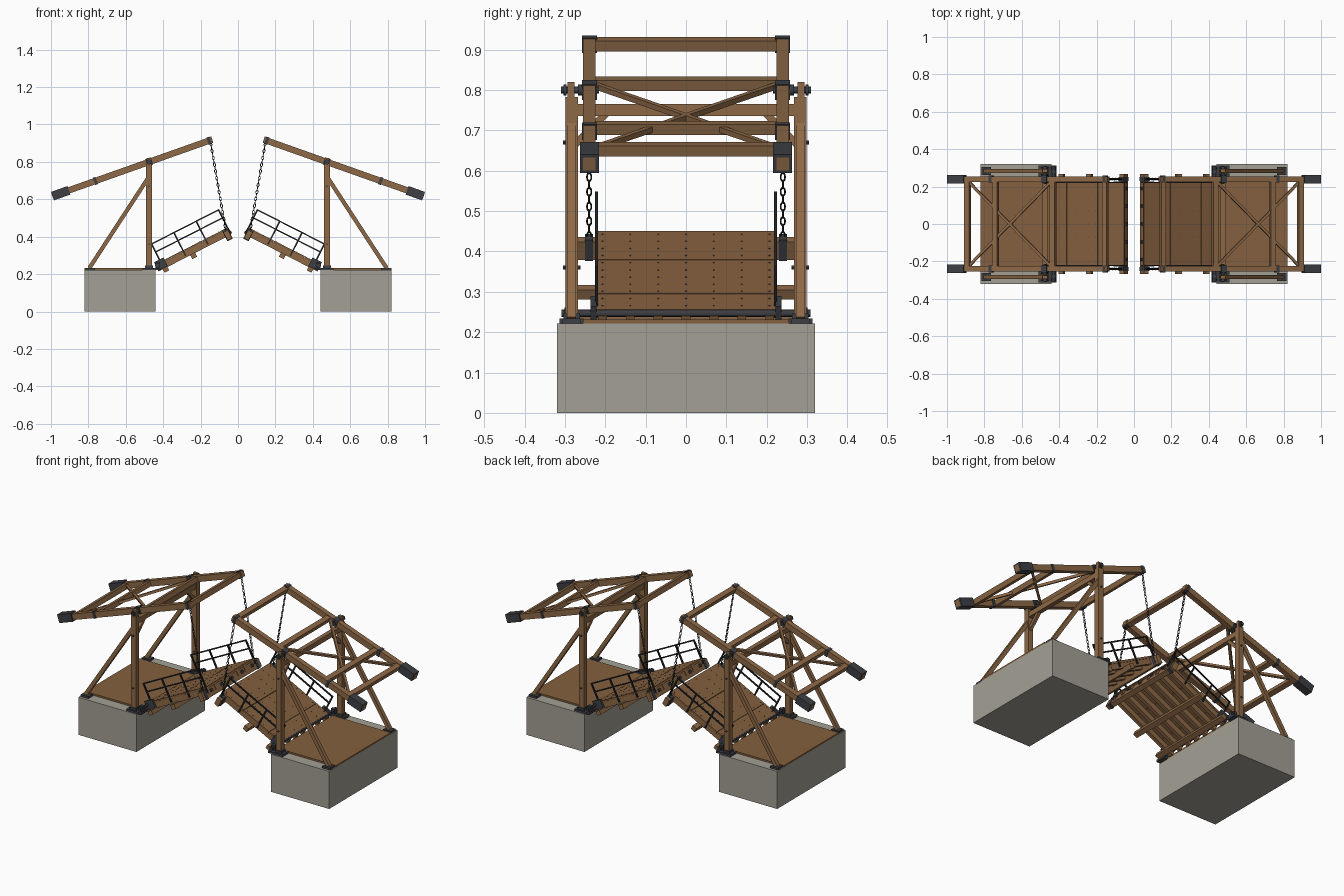
import bpy, bmesh, math
from mathutils import Matrix, Vector

if "Cube" in bpy.data.objects:
    bpy.data.objects.remove(bpy.data.objects["Cube"])


def material(name, rgb):
    m = bpy.data.materials.new(name)
    m.diffuse_color = (*rgb, 1)
    m.use_nodes = True
    m.node_tree.nodes["Principled BSDF"].inputs["Base Color"].default_value = m.diffuse_color
    return m


TIMBER = material("timber brown", (0.270, 0.142, 0.063))
PLANK = material("plank brown", (0.232, 0.117, 0.050))
STONE = material("stone grey", (0.370, 0.350, 0.300))
IRON = material("dark iron", (0.048, 0.050, 0.058))
RAIL = material("black iron", (0.018, 0.019, 0.022))


def frame(origin, xdir, zdir):
    """Local frame whose y axis stays on world y."""
    m = Matrix.Identity(4)
    for i in range(3):
        m[i][0], m[i][1], m[i][2], m[i][3] = xdir[i], (0, 1, 0)[i], zdir[i], origin[i]
    return m


WORLD = Matrix.Identity(4)
a, b = math.radians(19.5), math.radians(27)
BEAM = frame((0.475, 0, 0.80), (math.cos(a), 0, -math.sin(a)), (math.sin(a), 0, math.cos(a)))
LEAF = frame((0.43, 0, 0.245), (-math.cos(b), 0, math.sin(b)), (math.sin(b), 0, math.cos(b)))


class Part:
    """Collects solids for the +x, +y quarter, then mirrors them."""

    def __init__(self, name, mat, m=WORLD):
        self.name, self.mat, self.m, self.bm = name, mat, m, bmesh.new()

    def box(self, x0, x1, y0, y1, z0, z1):
        t = Matrix.Translation(((x0 + x1) / 2, (y0 + y1) / 2, (z0 + z1) / 2))
        s = Matrix.Diagonal((x1 - x0, y1 - y0, z1 - z0, 1))
        bmesh.ops.create_cube(self.bm, size=1, matrix=self.m @ t @ s)
        return self

    def strut(self, p, q, w, h):
        p, q = Vector(p), Vector(q)
        r = (q - p).to_track_quat('Z', 'Y').to_matrix().to_4x4()
        s = Matrix.Diagonal((w, h, (q - p).length, 1))
        bmesh.ops.create_cube(self.bm, size=1,
                              matrix=self.m @ Matrix.Translation((p + q) / 2) @ r @ s)
        return self

    def rod(self, x, y0, y1, z, r, seg=12):
        t = Matrix.Translation((x, (y0 + y1) / 2, z)) @ Matrix.Rotation(math.pi / 2, 4, 'X')
        bmesh.ops.create_cone(self.bm, cap_ends=True, segments=seg, radius1=r, radius2=r,
                              depth=y1 - y0, matrix=self.m @ t)
        return self

    def link(self, centre, rot, length, width, wire):
        """One oval chain link lying along local z."""
        m = Matrix.Translation(centre) @ rot
        n, k, rings = 10, 4, []
        for i in range(n):
            t = 2 * math.pi * i / n
            c = Vector((math.cos(t) * width / 2, 0, math.sin(t) * length / 2))
            out = Vector((math.cos(t), 0, math.sin(t)))
            rings.append([self.bm.verts.new(m @ (c + wire * (
                out * math.cos(2 * math.pi * j / k) + Vector((0, math.sin(2 * math.pi * j / k), 0)))))
                for j in range(k)])
        for i in range(n):
            for j in range(k):
                r0, r1 = rings[i], rings[(i + 1) % n]
                self.bm.faces.new((r0[j], r0[(j + 1) % k], r1[(j + 1) % k], r1[j]))

    def done(self, both_y=True, smooth=False):
        bmesh.ops.recalc_face_normals(self.bm, faces=self.bm.faces)
        me = bpy.data.meshes.new(self.name)
        self.bm.to_mesh(me)
        self.bm.free()
        me.materials.append(self.mat)
        ob = bpy.data.objects.new(self.name, me)
        bpy.context.collection.objects.link(ob)
        if smooth:
            bpy.context.view_layer.objects.active = ob
            ob.select_set(True)
            bpy.ops.object.shade_smooth_by_angle()
            ob.select_set(False)
        mod = ob.modifiers.new("mirror", 'MIRROR')
        mod.use_axis = (True, both_y, False)
        mod.use_mirror_merge = False


# Stone piers and their plank floors
Part("pier", STONE).box(0.44, 0.82, -0.32, 0.32, 0, 0.222).done(False)
Part("pier_floor", PLANK).box(0.44, 0.82, -0.255, 0.255, 0.222, 0.232).done(False)

# Towers: posts, bearing tops, raking braces, portal beam and knees
Part("tower_post", TIMBER).box(0.459, 0.491, 0.268, 0.299, 0.23, 0.783).done()
Part("post_bearing", TIMBER).box(0.462, 0.488, 0.276, 0.293, 0.783, 0.82).done()
Part("raking_brace", TIMBER).strut((0.48, 0.284, 0.715), (0.795, 0.284, 0.232), 0.022, 0.022).done()
Part("portal_beam", TIMBER).box(0.462, 0.488, -0.27, 0.27, 0.735, 0.765).done(False)
Part("portal_knee", TIMBER).strut((0.475, 0.275, 0.665), (0.475, 0.195, 0.745), 0.018, 0.018).done()
plates = Part("foot_plate", IRON)
plates.box(0.415, 0.51, 0.254, 0.314, 0.222, 0.234).box(0.765, 0.815, 0.262, 0.306, 0.222, 0.234)
plates.box(0.454, 0.496, 0.263, 0.304, 0.234, 0.246).done()
bolts = Part("post_bolts", IRON)
for z in (0.36, 0.67):
    bolts.rod(0.475, 0.262, 0.305, z, 0.005, 8)
bolts.done()

# Pivot axles of the balance frame
axle = Part("pivot_axle", IRON)
axle.rod(0.475, 0.215, 0.31, 0.80, 0.009).rod(0.475, 0.296, 0.304, 0.80, 0.014)
axle.rod(0.475, 0.257, 0.268, 0.80, 0.014).done(smooth=True)

# Balance frame: beams, cross pieces, diagonals, bands, counterweights
Part("balance_beam", TIMBER, BEAM).box(-0.358, 0.549, 0.224, 0.255, -0.017, 0.017).done()
cross = Part("balance_cross_beam", TIMBER, BEAM)
for u in (-0.34, -0.045, 0.282, 0.44):
    cross.box(u - 0.014, u + 0.014, -0.226, 0.226, -0.014, 0.014)
cross.done(False)
Part("balance_diagonal", TIMBER, BEAM).strut(
    (-0.03, 0.222, 0), (0.43, -0.222, 0), 0.014, 0.014).done()
bands = Part("beam_band", IRON, BEAM)
for u, w in ((-0.34, 0.009), (0, 0.016), (0.305, 0.008)):
    bands.box(u - w, u + w, 0.221, 0.258, -0.02, 0.02)
bands.done()
weight = Part("counterweight", IRON, BEAM)
for y0, y1, z0, z1 in ((0.216, 0.225, -0.024, 0.024), (0.254, 0.263, -0.024, 0.024),
                       (0.225, 0.254, -0.024, -0.016), (0.225, 0.254, 0.016, 0.024)):
    weight.box(0.455, 0.548, y0, y1, z0, z1)
weight.done()

# Lifting leaf: planks, joists, cross bearers
deck = Part("leaf_planks", PLANK, LEAF)
for v0, v1 in ((0, 0.085), (0.087, 0.271), (0.274, 0.43)):
    deck.box(v0, v1, -0.222, 0.222, 0, 0.012)
deck.done(False)
joists = Part("leaf_joists", TIMBER, LEAF)
for i in range(7):
    y = -0.207 + 0.069 * i
    joists.box(-0.01, 0.425, y - 0.011, y + 0.011, -0.03, 0)
joists.done(False)
bearers = Part("leaf_bearers", TIMBER, LEAF)
for v, z0, z1 in ((0.03, -0.05, -0.026), (0.196, -0.053, -0.026), (0.408, -0.05, -0.001)):
    bearers.box(v - 0.014, v + 0.014, -0.268, 0.268, z0, z1)
bearers.done(False)
tips = Part("leaf_end_bolts", IRON, LEAF)
for i in range(5):
    y = -0.19 + 0.095 * i
    tips.box(0.425, 0.434, y - 0.008, y + 0.008, -0.026, -0.01)
tips.done(False)

# Nail heads on the leaf
nails = Part("leaf_nails", IRON, LEAF)
for i in range(11):
    for j in range(7):
        v, y = 0.022 + 0.039 * i, -0.207 + 0.069 * j
        nails.box(v - 0.002, v + 0.002, y - 0.002, y + 0.002, 0.012, 0.0135)
nails.done(False)

# Hinge shaft, bearings and leaf brackets
shaft = Part("hinge_shaft", IRON)
shaft.rod(0.43, -0.308, 0.308, 0.247, 0.009)
for s in (-1, 1):
    shaft.rod(0.43, s * 0.297 - 0.004, s * 0.297 + 0.004, 0.247, 0.014)
shaft.done(False, True)
Part("hinge_bearing", IRON).box(0.418, 0.442, 0.27, 0.288, 0.23, 0.262).done()
Part("leaf_bracket", IRON, LEAF).box(-0.008, 0.048, 0.222, 0.236, -0.025, 0.025).done()

# Railings on both edges of the leaf
rail = Part("railing", RAIL, LEAF)
for i in range(4):
    v = 0.024 + 0.134 * i
    rail.box(v - 0.004, v + 0.004, 0.218, 0.226, -0.02, 0.12)
for n in (0.07, 0.118):
    rail.box(0.02, 0.43, 0.2185, 0.2255, n - 0.0035, n + 0.0035)
rail.done()

# Lifting chains with eye plates
chain = Part("lifting_chain", RAIL)
top, low = Vector((0.145, 0.24, 0.895)), Vector((0.063, 0.24, 0.42))
axis = (top - low).normalized()
turn = Vector((0, 0, 1)).rotation_difference(axis).to_matrix().to_4x4()
count = 27
for i in range(count):
    spin = Matrix.Rotation(math.pi / 2 * (i % 2), 4, 'Z')
    chain.link(low.lerp(top, i / (count - 1)), turn @ spin, 0.022, 0.011, 0.0022)
chain.done()
Part("chain_eye", IRON, LEAF).box(0.392, 0.424, 0.23, 0.25, -0.053, 0.006).done()
